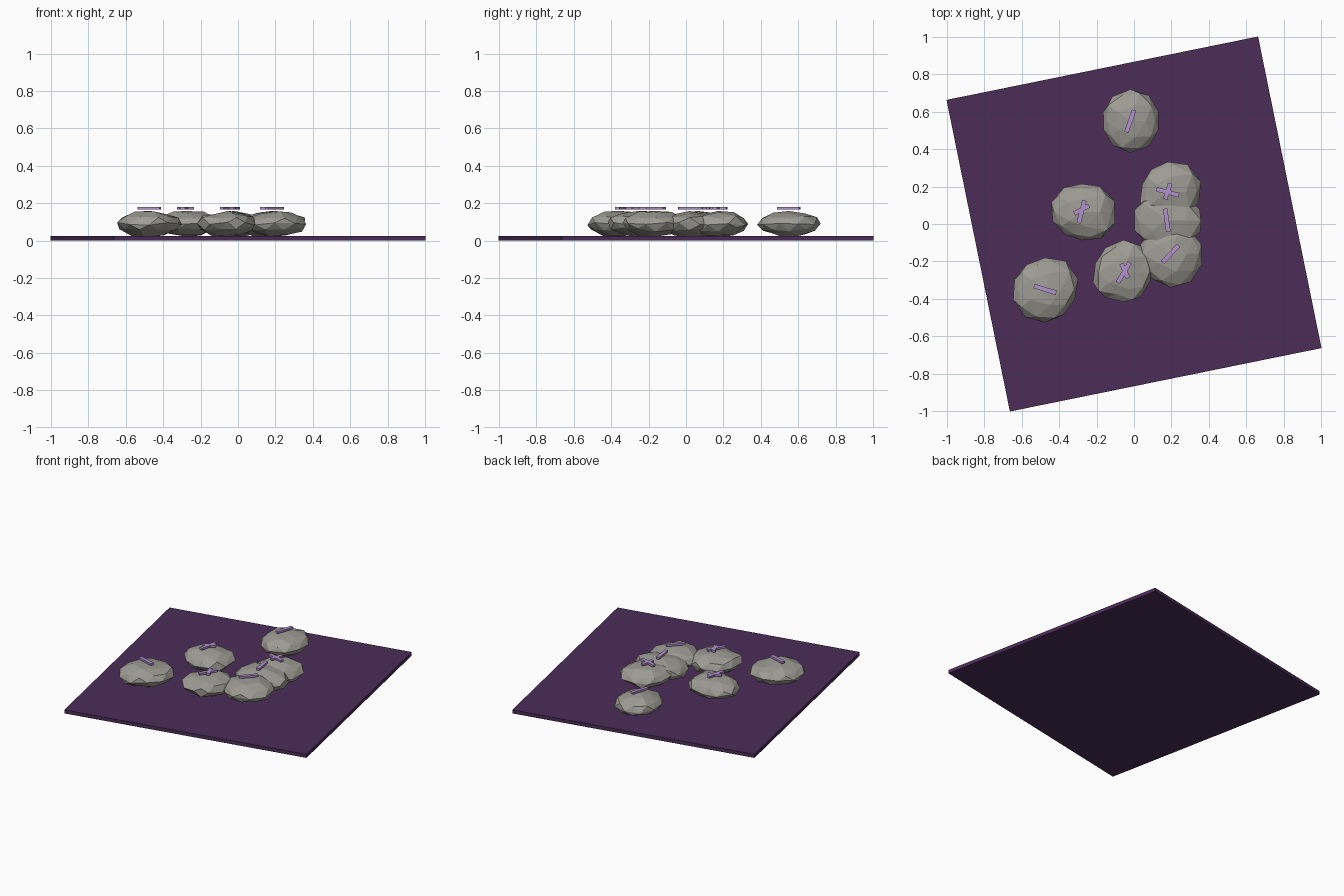
import bpy, bmesh, math, random
from mathutils import Matrix, Vector

if "Cube" in bpy.data.objects:
    bpy.data.objects.remove(bpy.data.objects["Cube"])

random.seed(4)


def material(name, rgb):
    m = bpy.data.materials.new(name)
    m.diffuse_color = (*rgb, 1)
    m.use_nodes = True
    m.node_tree.nodes["Principled BSDF"].inputs["Base Color"].default_value = m.diffuse_color
    return m


CLOTH = material("dark purple", (0.072, 0.026, 0.098))
STONE = material("grey stone", (0.34, 0.33, 0.295))
RUNE = material("lilac", (0.45, 0.29, 0.62))


def finish(name, bm, mat):
    bmesh.ops.recalc_face_normals(bm, faces=bm.faces)
    me = bpy.data.meshes.new(name)
    bm.to_mesh(me)
    bm.free()
    me.materials.append(mat)
    ob = bpy.data.objects.new(name, me)
    bpy.context.collection.objects.link(ob)
    return ob


def box(name, size, centre, angle, mat):
    bm = bmesh.new()
    m = (Matrix.Translation(centre) @ Matrix.Rotation(math.radians(angle), 4, 'Z')
         @ Matrix.Diagonal((*size, 1)))
    bmesh.ops.create_cube(bm, size=1, matrix=m)
    return finish(name, bm, mat)


def stone(name, x, y, radii):
    # flattened icosphere whose plan outline follows ten radii (hundredths)
    bm = bmesh.new()
    bmesh.ops.create_icosphere(bm, subdivisions=2, radius=1)
    for v in bm.verts:
        a = (math.degrees(math.atan2(v.co.y, v.co.x)) % 360) / 36
        i, f = int(a) % 10, a - int(a)
        r = (radii[i] * (1 - f) + radii[(i + 1) % 10] * f) / 100 * 1.015
        jit = random.uniform(0.96, 1.04) if abs(v.co.z) > 0.1 else 1
        tilt = random.uniform(-0.008, 0.008) if abs(v.co.z) < 0.9 else 0
        v.co = Vector((x + v.co.x * r * jit, y + v.co.y * r * jit,
                       0.09 + v.co.z * 0.068 + tilt))
    return finish(name, bm, STONE)


# cloth
box("cloth", (1.70, 1.70, 0.025), (0, 0, 0.0125), 11.5, CLOTH)

# stones: centre, outline radii every 36 degrees, rune strokes (dx, dy, length, angle)
STONES = [
    (-0.02, 0.55, (15, 16.5, 17, 16.5, 15.5, 14.5, 15, 16.5, 17, 16), [(0, 0, .125, 71)]),
    (0.18, 0.17, (17.5, 19.5, 16.5, 15.5, 14, 14, 16.5, 16, 16, 17), [(0, 0, .125, -15), (0, .005, .09, 72)]),
    (0.175, 0.02, (19.5, 17, 16, 16, 17, 18.5, 17, 15.5, 15.5, 18), [(0, 0, .125, -82)]),
    (0.195, -0.16, (17, 17, 16, 16, 16.5, 16.5, 15.5, 17, 18.5, 18), [(0, 0, .125, 47)]),
    (-0.055, -0.26, (15, 16.5, 17.5, 17, 15.5, 16, 18, 14.5, 16.5, 14.5), [(0, 0, .125, 59), (.005, .01, .085, -65)]),
    (-0.28, 0.065, (18, 18.5, 14.5, 15, 16.5, 17, 15, 14.5, 15.5, 19), [(0, 0, .125, 76), (0, .012, .09, 28)]),
    (-0.475, -0.35, (17, 19.5, 17.5, 16, 16.5, 17.5, 18, 18, 17, 16), [(0, 0, .125, -17)]),
]
for n, (x, y, radii, strokes) in enumerate(STONES, 1):
    stone(f"stone_{n}", x, y, radii)
    for k, (dx, dy, length, ang) in enumerate(strokes, 1):
        box(f"rune_stroke_{n}_{k}", (length, 0.024, 0.014),
            (x + dx, y + dy, 0.173), ang, RUNE)
